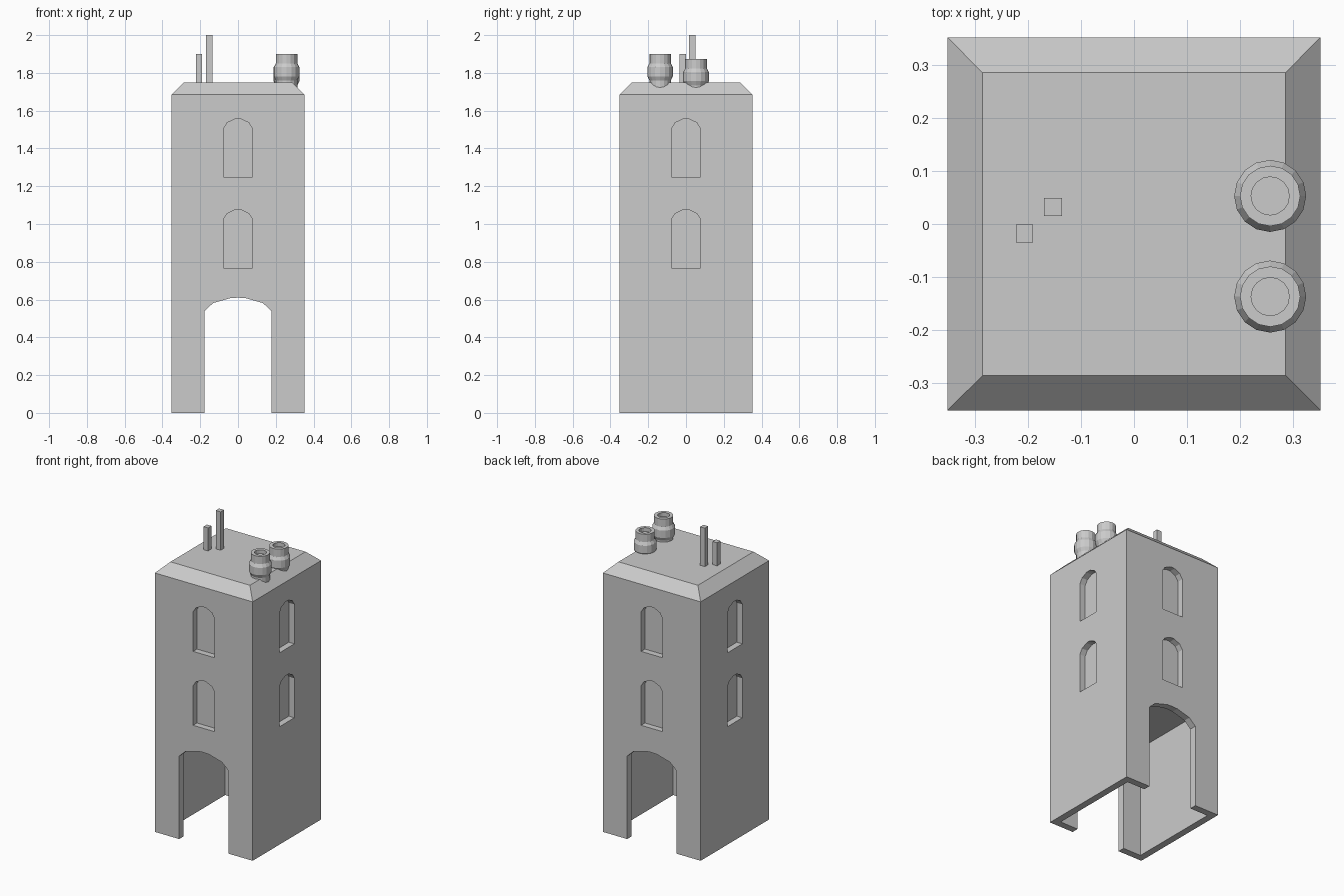
import bpy, bmesh, math
from mathutils import Matrix

if "Cube" in bpy.data.objects:
    bpy.data.objects.remove(bpy.data.objects["Cube"])

W, INSET, EAVE, TOP = 0.352, 0.286, 1.685, 1.75   # tower half width, roof half width, heights
WALL, CEIL, RECESS = 0.045, 0.73, 0.04


def make(name, bm):
    bmesh.ops.recalc_face_normals(bm, faces=bm.faces)
    me = bpy.data.meshes.new(name)
    bm.to_mesh(me)
    bm.free()
    ob = bpy.data.objects.new(name, me)
    bpy.context.collection.objects.link(ob)
    return ob


def box(name, x, y, hx, hy, z0, z1, top_scale=1.0):
    bm = bmesh.new()
    bmesh.ops.create_cube(bm, size=2)
    for v in bm.verts:
        v.co.x, v.co.y, v.co.z = x + v.co.x * hx, y + v.co.y * hy, z0 if v.co.z < 0 else z1
    return make(name, bm)


def arch_prism(name, hw, z0, spring, peak, y0, y1, turn=0):
    # arched outline in the xz plane, extruded along y and turned about z
    rise = peak - spring
    half = [(1, 0), (0.74, 0.6), (0.22, 0.97)]
    pts = [(-hw, z0), (hw, z0)] + [(hw * a, spring + rise * b) for a, b in half]
    pts += [(0, peak)] + [(-hw * a, spring + rise * b) for a, b in reversed(half)]
    bm = bmesh.new()
    face = bm.faces.new([bm.verts.new((x, y0, z)) for x, z in pts])
    ext = bmesh.ops.extrude_face_region(bm, geom=[face])["geom"]
    bmesh.ops.translate(bm, vec=(0, y1 - y0, 0),
                        verts=[g for g in ext if isinstance(g, bmesh.types.BMVert)])
    bmesh.ops.transform(bm, matrix=Matrix.Rotation(turn, 4, 'Z'), verts=bm.verts)
    return make(name, bm)


def cut(target, cutter):
    cutter.hide_render = True
    mod = target.modifiers.new("cut", 'BOOLEAN')
    mod.operation, mod.solver, mod.object = 'DIFFERENCE', 'EXACT', cutter
    bpy.context.view_layer.objects.active = target
    bpy.ops.object.modifier_apply(modifier=mod.name)
    bpy.data.objects.remove(cutter)


def lathe(name, x, y, z, profile, sides=16):
    bm = bmesh.new()
    rings = [[bm.verts.new((x + r * math.cos(2 * math.pi * i / sides),
                            y + r * math.sin(2 * math.pi * i / sides), z + h))
              for i in range(sides)] for r, h in profile]
    for a, b in zip(rings, rings[1:]):
        for i in range(sides):
            j = (i + 1) % sides
            bm.faces.new((a[i], a[j], b[j], b[i]))
    bm.faces.new(rings[0])
    bm.faces.new(rings[-1])
    return make(name, bm)


# tower block with a sloped roof edge
bm = bmesh.new()
rings = [[bm.verts.new((sx * r, sy * r, z)) for sx, sy in ((-1, -1), (1, -1), (1, 1), (-1, 1))]
         for r, z in ((W, 0), (W, EAVE), (INSET, TOP))]
for a, b in zip(rings, rings[1:]):
    for i in range(4):
        j = (i + 1) % 4
        bm.faces.new((a[i], a[j], b[j], b[i]))
bm.faces.new(rings[0])
bm.faces.new(rings[-1])
tower = make("tower", bm)

# hollow ground floor, then the archway from front to back
cut(tower, box("room_cutter", 0, 0, W - WALL, W - WALL, -0.1, CEIL))
cut(tower, arch_prism("arch_cutter", 0.177, -0.1, 0.54, 0.61, -0.5, 0.5))

# two recessed blind windows on every side
for side in range(4):
    for sill in (0.767, 1.248):
        cut(tower, arch_prism("window_cutter", 0.077, sill, sill + 0.257, sill + 0.309,
                              -W - 0.05, -W + RECESS, side * math.pi / 2))

# roof poles
box("short_pole", -0.207, -0.018, 0.016, 0.017, TOP - 0.01, 1.90)
box("tall_pole", -0.153, 0.032, 0.017, 0.017, TOP - 0.01, 2.0)

# chimney pots, heights measured from the rim
pot = [(0.057, -0.20), (0.057, -0.14), (0.068, -0.118), (0.068, -0.07), (0.057, -0.05),
       (0.057, 0), (0.036, 0), (0.036, -0.025)]
lathe("front_chimney_pot", 0.257, -0.137, 1.90, pot)
lathe("back_chimney_pot", 0.257, 0.053, 1.874, pot)
